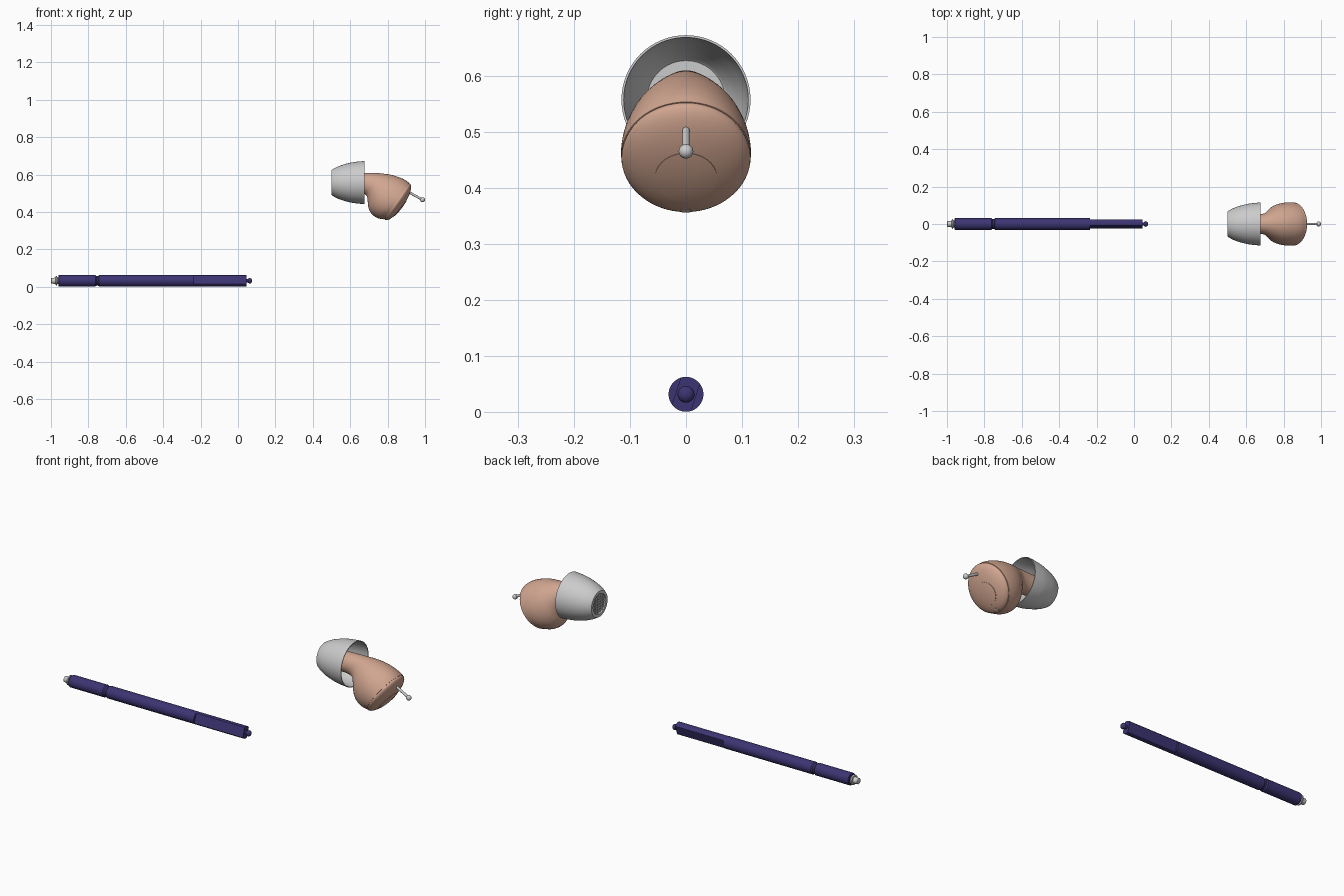
import bpy, bmesh, math
from mathutils import Vector

if "Cube" in bpy.data.objects:
    bpy.data.objects.remove(bpy.data.objects["Cube"])

SEG = 64


def material(name, rgb):
    m = bpy.data.materials.new(name)
    m.diffuse_color = (*rgb, 1)
    m.use_nodes = True
    m.node_tree.nodes["Principled BSDF"].inputs["Base Color"].default_value = m.diffuse_color
    return m


NAVY = material("navy", (0.045, 0.035, 0.17))
SKIN = material("peach", (0.64, 0.38, 0.28))
PALE = material("pale_peach", (0.78, 0.55, 0.45))


def finish(name, bm, mat=None, angle=35):
    bmesh.ops.remove_doubles(bm, verts=bm.verts, dist=1e-5)
    bmesh.ops.recalc_face_normals(bm, faces=bm.faces)
    me = bpy.data.meshes.new(name)
    bm.to_mesh(me)
    bm.free()
    me.polygons.foreach_set("use_smooth", [True] * len(me.polygons))
    me.set_sharp_from_angle(angle=math.radians(angle))
    if mat:
        me.materials.append(mat)
    ob = bpy.data.objects.new(name, me)
    bpy.context.collection.objects.link(ob)
    return ob


def skin_rings(name, rings, mat=None, angle=35):
    """Bridge equal-sized rings of points and close both ends."""
    bm = bmesh.new()
    rows = [[bm.verts.new(p) for p in r] for r in rings]
    n = len(rows[0])
    for a, b in zip(rows, rows[1:]):
        for i in range(n):
            j = (i + 1) % n
            bm.faces.new((a[i], a[j], b[j], b[i]))
    bm.faces.new(rows[0])
    bm.faces.new(rows[-1])
    return finish(name, bm, mat, angle)


def frame_ring(c, u, v, ru, rv, n=SEG):
    return [c + u * (ru * math.cos(2 * math.pi * i / n)) + v * (rv * math.sin(2 * math.pi * i / n))
            for i in range(n)]


X, Y, Z = Vector((1, 0, 0)), Vector((0, 1, 0)), Vector((0, 0, 1))


def lathe(name, profile, zc, mat=None, angle=35):
    """Revolve (x, radius) pairs about a line along x at height zc."""
    return skin_rings(name, [frame_ring(Vector((x, 0, zc)), Y, Z, r, r) for x, r in profile], mat, angle)


def catmull(pts, steps):
    out = []
    for i in range(len(pts) - 1):
        p = [pts[max(i - 1, 0)], pts[i], pts[i + 1], pts[min(i + 2, len(pts) - 1)]]
        for s in range(steps):
            t = s / steps
            out.append([0.5 * (2 * b + (c - a) * t + (2 * a - 5 * b + 4 * c - d) * t * t
                               + (3 * b - a - 3 * c + d) * t ** 3) for a, b, c, d in zip(*p)])
    return out + [list(pts[-1])]


# ---- cleaning tool: handle, flattened grip, end knob, grey tip
AX = 0.032
lathe("tool_handle", [(-0.96, 0.028), (-0.957, 0.031), (-0.763, 0.031), (-0.757, 0.026), (-0.748, 0.026),
                      (-0.742, 0.031), (-0.235, 0.031)], AX, NAVY)
flat_n = Vector((0, -0.95, 0.316)).normalized()
grip = []
for x in (-0.235, 0.045):
    c = Vector((x, 0, AX))
    ring = []
    for p in frame_ring(c, Y, Z, 0.031, 0.031, 96):
        d = (p - c).dot(flat_n)
        ring.append(p - flat_n * (d - max(-0.018, min(0.018, d))))
    grip.append(ring)
skin_rings("tool_flat_grip", grip, NAVY)
knob = [(0.045, 0.009), (0.054, 0.009)]
knob += [(0.063 - 0.012 * math.cos(a), 0.015 * math.sin(a)) for a in
         [math.pi * (0.22 + 0.77 * i / 10) for i in range(11)]]
lathe("tool_end_knob", knob, AX, NAVY)
lathe("tool_tip", [(-1.0, 0.012), (-0.998, 0.015), (-0.975, 0.017), (-0.974, 0.025), (-0.967, 0.026),
                   (-0.966, 0.018), (-0.958, 0.018)], AX)

# ---- soft ear dome: thin cup open towards the body, recessed outlet at the end
DZ = 0.557
outer = catmull([(0.5, 0.067), (0.52, 0.079), (0.55, 0.092), (0.6, 0.106), (0.64, 0.112), (0.675, 0.115)], 5)
inner = [(max(x, 0.512), r - 0.004) for x, r in reversed(outer) if x > 0.508]
lathe("ear_dome", [(0.51, 0.0005), (0.51, 0.05), (0.5, 0.052)] + outer + inner + [(0.512, 0.0005)], DZ)


def bar(bm, c, size):
    r = bmesh.ops.create_cube(bm, size=1)
    for v in r["verts"]:
        v.co = Vector(c) + Vector([a * b for a, b in zip(v.co, size)])


# outlet grille of crossed bars
bm = bmesh.new()
for i in range(-3, 4):
    o = i * 0.013
    ln = 2 * math.sqrt(0.05 ** 2 - o * o)
    bar(bm, (0.506, o, DZ), (0.006, 0.003, ln))
    bar(bm, (0.507, 0, DZ + o), (0.006, ln, 0.003))
finish("outlet_grille", bm)

# ---- shell: stations are top x, top z, bottom x, bottom z, half width
stations = [(0.513, 0.605, 0.513, 0.507, 0.049), (0.60, 0.607, 0.60, 0.507, 0.049),
            (0.66, 0.609, 0.66, 0.503, 0.051), (0.71, 0.609, 0.688, 0.485, 0.058),
            (0.765, 0.606, 0.694, 0.452, 0.079), (0.82, 0.598, 0.699, 0.418, 0.099),
            (0.868, 0.583, 0.716, 0.388, 0.111), (0.898, 0.568, 0.747, 0.367, 0.1155),
            (0.917, 0.553, 0.783, 0.360, 0.1155)]


def station_ring(s):
    t, b = Vector((s[0], 0, s[1])), Vector((s[2], 0, s[3]))
    h = (t - b) / 2
    return frame_ring((t + b) / 2, h.normalized(), Y, h.length, s[4])


shell = [station_ring(s) for s in catmull(stations, 6)]
skin_rings("shell", shell, SKIN, 50)

# ---- faceplate: shallow bulge on the tilted end of the shell
top, bot = Vector((0.917, 0, 0.553)), Vector((0.783, 0, 0.360))
C, T = (top + bot) / 2, (top - bot).normalized()
N = Vector((T.z, 0, -T.x))
R, H = (top - bot).length / 2, 0.04


def on_plate(u, v, lift=0.0):
    return C + T * u + Y * v + N * (H * math.sqrt(max(0, 1 - (u * u + v * v) / (R * R))) + lift)


plate = [frame_ring(C - N * 0.002, T, Y, R * 0.98, 0.113), frame_ring(C + N * 0.001, T, Y, R * 0.985, 0.1138)]
for i in range(1, 15):
    a = math.pi / 2 * i / 14
    r = max(math.cos(a), 0.004)
    plate.append(frame_ring(C + N * (0.001 + H * math.sin(a)), T, Y, R * r, 0.1155 * r))
skin_rings("faceplate", plate, SKIN, 50)


def patch(name, u0, rad, lift, mat):
    """Round panel that follows the faceplate surface."""
    rings = []
    for f, l in [(1, -0.003), (1, lift)] + [(1 - k / 8, lift) for k in range(1, 8)] + [(0.01, lift)]:
        rings.append([on_plate(u0 + rad * f * math.cos(2 * math.pi * i / 48),
                               rad * f * math.sin(2 * math.pi * i / 48), l) for i in range(48)])
    return skin_rings(name, rings, mat)


patch("battery_door", -0.021, 0.055, 0.0022, SKIN)
patch("vent_opening", -0.106, 0.009, 0.0025, PALE)

# ---- removal cord with ball end
p0, p1 = Vector((0.905, 0, 0.510)), Vector((0.987, 0, 0.465))
d = (p1 - p0).normalized()
side = d.cross(Y)
skin_rings("removal_cord", [frame_ring(p, side, Y, 0.0065, 0.0065, 24) for p in (p0, p1)])
bm = bmesh.new()
bmesh.ops.create_uvsphere(bm, u_segments=32, v_segments=16, radius=0.013)
bmesh.ops.translate(bm, verts=bm.verts, vec=p1)
finish("cord_ball", bm)
